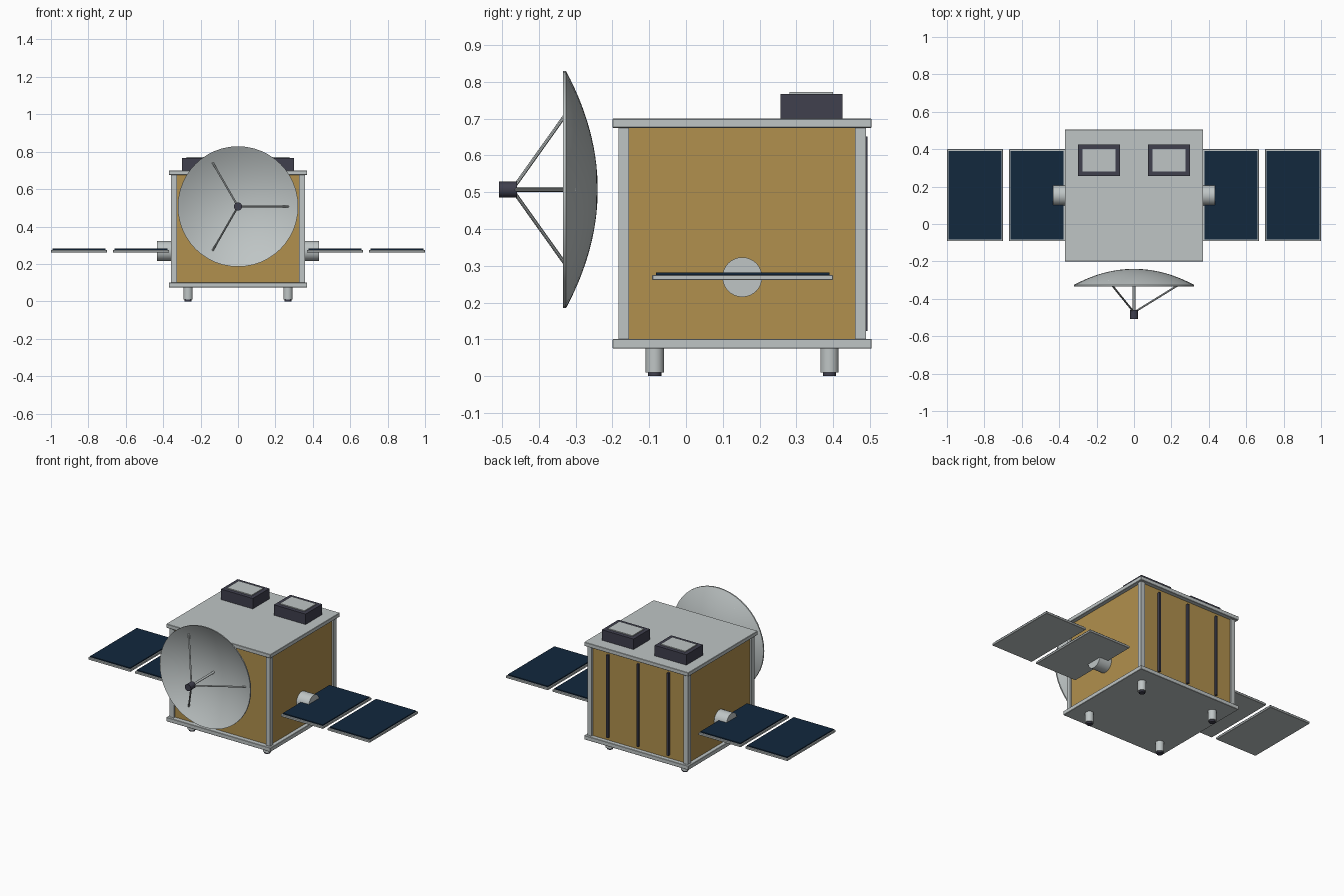
import bpy, bmesh, math
from mathutils import Vector

if "Cube" in bpy.data.objects:
    bpy.data.objects.remove(bpy.data.objects["Cube"])


def material(name, rgb):
    m = bpy.data.materials.new(name)
    m.use_nodes = True
    m.diffuse_color = (*rgb, 1)
    m.node_tree.nodes["Principled BSDF"].inputs["Base Color"].default_value = (*rgb, 1)
    return m


SILVER = material("silver", (0.52, 0.56, 0.56))
GOLD = material("gold_foil", (0.44, 0.28, 0.075))
NAVY = material("solar_navy", (0.006, 0.021, 0.048))
DARK = material("dark_grey", (0.05, 0.05, 0.075))


def finish(bm, name, mat, smooth=False):
    bmesh.ops.recalc_face_normals(bm, faces=bm.faces)
    mesh = bpy.data.meshes.new(name)
    bm.to_mesh(mesh)
    bm.free()
    mesh.materials.append(mat)
    ob = bpy.data.objects.new(name, mesh)
    bpy.context.collection.objects.link(ob)
    if smooth:
        bpy.ops.object.select_all(action="DESELECT")
        ob.select_set(True)
        bpy.context.view_layer.objects.active = ob
        bpy.ops.object.shade_smooth_by_angle(angle=math.radians(35))
    return ob


def box(name, mat, x, y, z, bevel=0):
    bm = bmesh.new()
    bmesh.ops.create_cube(bm, size=1)
    for v in bm.verts:
        for i, (lo, hi) in enumerate((x, y, z)):
            v.co[i] = (lo + hi) / 2 + v.co[i] * (hi - lo)
    if bevel:
        bmesh.ops.bevel(bm, geom=bm.edges[:], offset=bevel, segments=1, affect="EDGES")
    return finish(bm, name, mat)


def rod(name, mat, a, b, r, sides=32):
    a, b = Vector(a), Vector(b)
    bm = bmesh.new()
    bmesh.ops.create_cone(bm, cap_ends=True, segments=sides, radius1=r, radius2=r,
                          depth=(b - a).length)
    turn = (b - a).to_track_quat("Z", "Y")
    for v in bm.verts:
        v.co = turn @ v.co + (a + b) / 2
    return finish(bm, name, mat, True)


def span(side, a, b):
    return tuple(sorted((side * a, side * b)))


# Foil-wrapped body between two deck plates
box("body", GOLD, (-0.345, 0.345), (-0.17, 0.478), (0.09, 0.69))
box("bottom_plate", SILVER, (-0.37, 0.37), (-0.20, 0.505), (0.075, 0.101), 0.002)
box("top_plate", SILVER, (-0.37, 0.37), (-0.20, 0.505), (0.675, 0.70), 0.002)

# Seams on the back
for n, x in (("right", -0.215), ("middle", 0), ("left", 0.215)):
    box("back_seam_" + n, DARK, (x - 0.006, x + 0.006), (0.47, 0.494), (0.122, 0.652))

for side, n in ((-1, "right"), (1, "left")):
    # Corner posts and feet
    for end, py, fy in (("front", (-0.183, -0.155), -0.085), ("back", (0.46, 0.49), 0.39)):
        box(f"{end}_{n}_post", SILVER, span(side, 0.327, 0.357), py, (0.10, 0.677))
        x = side * 0.267
        rod(f"{end}_{n}_foot", SILVER, (x, fy, 0.01), (x, fy, 0.08), 0.025)
        rod(f"{end}_{n}_foot_pad", DARK, (x, fy, 0), (x, fy, 0.012), 0.018)

    # Roof instrument with pale window
    box(n + "_instrument", DARK, span(side, 0.075, 0.30), (0.257, 0.425), (0.695, 0.767))
    box(n + "_instrument_window", SILVER, span(side, 0.10, 0.275), (0.282, 0.40), (0.765, 0.773))

    # Drive hub and two solar panels
    rod(n + "_hub", SILVER, (side * 0.34, 0.153, 0.269), (side * 0.432, 0.153, 0.269), 0.054)
    for label, x0 in (("inner", 0.368), ("outer", 0.70)):
        box(f"{n}_{label}_panel", SILVER, span(side, x0, x0 + 0.30), (-0.092, 0.40), (0.261, 0.275), 0.002)
        box(f"{n}_{label}_cells", NAVY, span(side, x0 + 0.008, x0 + 0.292), (-0.082, 0.39), (0.274, 0.282))

# Dish: closed parabolic shell spun around the y axis
CZ, R, DEPTH, STEPS = 0.507, 0.322, 0.086, 14
outer = [(R * i / STEPS, -0.24 - DEPTH * (i / STEPS) ** 2) for i in range(STEPS + 1)]
profile = outer + [(r, y - 0.008) for r, y in reversed(outer)]
bm = bmesh.new()
verts = [bm.verts.new((r, y, CZ)) for r, y in profile]
edges = [bm.edges.new(pair) for pair in zip(verts, verts[1:])]
bmesh.ops.spin(bm, geom=verts + edges, cent=(0, 0, CZ), axis=(0, 1, 0),
               angle=math.tau, steps=48)
bmesh.ops.remove_doubles(bm, verts=bm.verts, dist=0.0005)
finish(bm, "dish", SILVER, True)

# Feed horn, mast and tripod struts
rod("feed_horn", DARK, (0, -0.509, CZ), (0, -0.46, CZ), 0.0215, 24)
rod("feed_mast", SILVER, (0, -0.462, CZ), (0, -0.243, CZ), 0.007, 12)
for i in range(3):
    a = math.tau * i / 3
    c, s = math.cos(a), math.sin(a)
    rod(f"feed_strut_{i + 1}", SILVER, (0.012 * c, -0.465, CZ + 0.012 * s),
        (0.273 * c, -0.304, CZ + 0.273 * s), 0.005, 8)
